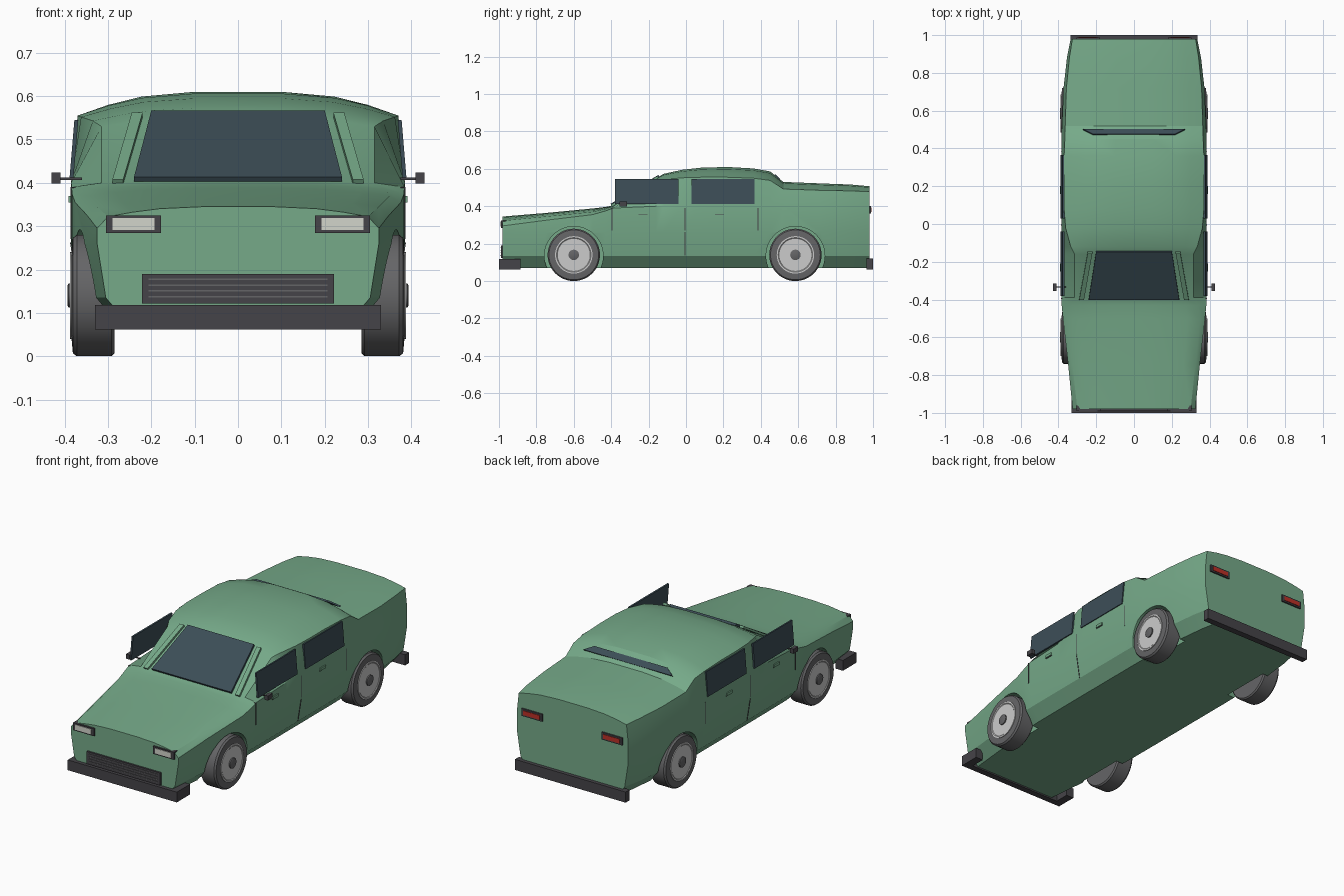
import bpy, bmesh, math
from mathutils import Vector

if "Cube" in bpy.data.objects:
    bpy.data.objects.remove(bpy.data.objects["Cube"])


def material(name, r, g, b):
    m = bpy.data.materials.new(name)
    m.diffuse_color = (r, g, b, 1)
    m.use_nodes = True
    m.node_tree.nodes["Principled BSDF"].inputs["Base Color"].default_value = m.diffuse_color
    return m


GREEN = material("green_paint", .18, .40, .25)
GLASS = material("dark_glass", .045, .075, .095)
TRIM = material("dark_trim", .06, .057, .065)
TYRE = material("tyre_grey", .13, .13, .135)
RIM = material("rim_grey", .55, .56, .58)
LENS = material("lens", .65, .66, .6)
RED = material("red_lens", .5, .03, .02)


def make(name, bm, mat, smooth=None):
    bmesh.ops.recalc_face_normals(bm, faces=bm.faces)
    me = bpy.data.meshes.new(name)
    bm.to_mesh(me)
    bm.free()
    ob = bpy.data.objects.new(name, me)
    bpy.context.collection.objects.link(ob)
    me.materials.append(mat)
    if smooth:
        shade(ob, smooth)
    return ob


def shade(ob, angle):
    bpy.ops.object.select_all(action='DESELECT')
    ob.select_set(True)
    bpy.context.view_layer.objects.active = ob
    bpy.ops.object.shade_smooth_by_angle(angle=math.radians(angle))


def box(name, x, y, z, mat):
    """Box from (min, max) ranges."""
    bm = bmesh.new()
    bmesh.ops.create_cube(bm, size=1)
    for v in bm.verts:
        v.co = [(a + b) / 2 + c * (b - a) for (a, b), c in zip((x, y, z), v.co)]
    return make(name, bm, mat)


def panel(name, pts, thick, mat):
    """Flat pane between four points, thickened along its normal."""
    p = [Vector(q) for q in pts]
    n = (p[1] - p[0]).cross(p[3] - p[0]).normalized() * thick / 2
    bm = bmesh.new()
    a = [bm.verts.new(q + n) for q in p]
    b = [bm.verts.new(q - n) for q in p]
    bm.faces.new(a)
    bm.faces.new(b[::-1])
    for i in range(4):
        j = (i + 1) % 4
        bm.faces.new((a[i], b[i], b[j], a[j]))
    return make(name, bm, mat)


def turned(name, profile, y, z, side, mat, segs=48):
    """Lathe a closed (x, radius) profile about the axle."""
    bm = bmesh.new()
    rings = []
    for i in range(segs):
        t = 2 * math.pi * i / segs
        rings.append([bm.verts.new((side * px, y + r * math.cos(t), z + r * math.sin(t)))
                      for px, r in profile])
    for i in range(segs):
        a, b = rings[i], rings[(i + 1) % segs]
        for k in range(len(profile) - 1):
            bm.faces.new((a[k], a[k + 1], b[k + 1], b[k]))
    bm.faces.new([r[0] for r in rings])
    bm.faces.new([r[-1] for r in rings])
    return make(name, bm, mat, 30)


# Body shell: y, belt half width, belt z, upper edge half width, edge z, centre z
stations = [
    (-.98, .325, .295, .300, .322, .345),
    (-.75, .348, .325, .325, .345, .364),
    (-.50, .376, .355, .350, .370, .388),
    (-.43, .383, .375, .340, .386, .396),
    (-.39, .384, .390, .315, .400, .405),
    (-.16, .385, .400, .315, .530, .550),
    (-.12, .385, .402, .335, .543, .573),
    (-.02, .385, .402, .362, .552, .595),
    (.08, .385, .402, .370, .555, .606),
    (.22, .385, .402, .370, .555, .610),
    (.36, .385, .402, .370, .550, .602),
    (.45, .384, .402, .366, .538, .586),
    (.52, .382, .402, .364, .492, .530),
    (.72, .373, .400, .358, .485, .522),
    (.88, .355, .400, .342, .482, .516),
    (.98, .335, .395, .326, .478, .507)]
crown = ((.81, .55), (.6, .2), (.27, 0))
bm = bmesh.new()
loops = []
for y, w, zb, we, ze, zt in stations:
    half = [(w - .075, .07), (w - .02, .135), (w, .26), (w, zb), (we, ze)]
    half += [(we * f, zt - (zt - ze) * d) for f, d in crown]
    pts = [(0, .07)] + half + [(0, zt)] + [(-x, z) for x, z in half[::-1]]
    loops.append([bm.verts.new((x, y, z)) for x, z in pts])
n = len(loops[0])
for a, b in zip(loops, loops[1:]):
    for i in range(n):
        j = (i + 1) % n
        bm.faces.new((a[i], a[j], b[j], b[i]))
bm.faces.new(loops[0])
bm.faces.new(loops[-1])
body = make("body_shell", bm, GREEN)

# Wheel arches
AXLES = (("front", -.6), ("rear", .585))
for _, y in AXLES:
    for s in (1, -1):
        cutter = turned("arch_cutter", [(.265, .157), (.5, .157)], y, .135, s, GREEN)
        cutter.hide_render = True
        mod = body.modifiers.new("arch", 'BOOLEAN')
        mod.operation, mod.solver, mod.object = 'DIFFERENCE', 'EXACT', cutter
        bpy.ops.object.select_all(action='DESELECT')
        bpy.context.view_layer.objects.active = body
        body.select_set(True)
        bpy.ops.object.modifier_apply(modifier=mod.name)
        bpy.data.objects.remove(cutter)
shade(body, 28)

# Wheels
for label, y in AXLES:
    for s in (1, -1):
        turned(label + "_tyre", [(.285, .09), (.285, .133), (.292, .14), (.372, .14), (.381, .133),
                                 (.384, .10)], y, .14, s, TYRE)
        turned(label + "_rim", [(.36, .1), (.388, .1), (.388, .092), (.385, .088)], y, .14, s, RIM)
        turned(label + "_hub", [(.37, .028), (.391, .028), (.393, .024)], y, .14, s, TYRE, 24)

# Windscreen, its frame strips, and the rear window edge
panel("windscreen", [(-.24, -.40, .408), (.24, -.40, .408), (.2, -.145, .562), (-.2, -.145, .562)],
      .012, GLASS)
for s in (1, -1):
    panel("windscreen_pillar", [(s * .265, -.40, .402), (s * .29, -.40, .402),
                                (s * .245, -.15, .557), (s * .22, -.15, .557)], .012, GREEN)
panel("rear_window", [(-.27, .50, .545), (.27, .50, .545), (.22, .475, .568), (-.22, .475, .568)],
      .008, GLASS)

for s in (1, -1):
    # Side windows, door seams and handles
    for label, y0, y1 in (("front", -.38, -.04), ("rear", .03, .365)):
        panel(label + "_side_window", [(s * .384, y0, .412), (s * .384, y1, .412),
                                       (s * .373, y1, .545), (s * .373, y0, .545)], .009, GLASS)
    for y in (-.395, -.005, .385):
        box("door_seam", sorted((s * .375, s * .3862)), (y - .002, y + .002),
            (.27 if y else .14, .39), TRIM)
    panel("centre_door_seam", [(s * .366, -.007, .137), (s * .366, -.003, .137),
                               (s * .386, -.003, .262), (s * .386, -.007, .262)], .003, TRIM)
    for y in (-.23, .18):
        box("door_handle", sorted((s * .38, s * .391)), (y - .022, y + .022), (.355, .37), GREEN)
        box("handle_recess", sorted((s * .38, s * .387)), (y - .024, y + .024), (.352, .356), TRIM)
    # Door mirrors
    box("mirror_arm", sorted((s * .36, s * .415)), (-.336, -.33), (.407, .412), TRIM)
    box("mirror_head", sorted((s * .409, s * .43)), (-.355, -.315), (.399, .424), TRIM)
    # Lights
    box("headlight_frame", sorted((s * .178, s * .305)), (-.99, -.96), (.284, .325), TRIM)
    box("headlight_lens", sorted((s * .193, s * .29)), (-.993, -.97), (.291, .319), LENS)
    box("taillight_frame", sorted((s * .18, s * .305)), (.96, .988), (.362, .402), TRIM)
    box("taillight_lens", sorted((s * .192, s * .293)), (.97, .991), (.37, .394), RED)
    # Bumper wrap
    box("front_bumper_end", sorted((s * .285, s * .33)), (-.985, -.885), (.062, .118), TRIM)

# Grille and bumpers
box("grille", (-.222, .222), (-.99, -.96), (.122, .19), TRIM)
for i in range(4):
    z = .137 + i * .0135
    box("grille_bar", (-.207, .207), (-.993, -.98), (z - .0018, z + .0018), TYRE)
box("front_bumper", (-.33, .33), (-1, -.965), (.062, .118), TRIM)
box("rear_bumper", (-.335, .335), (.965, 1), (.062, .12), TRIM)
